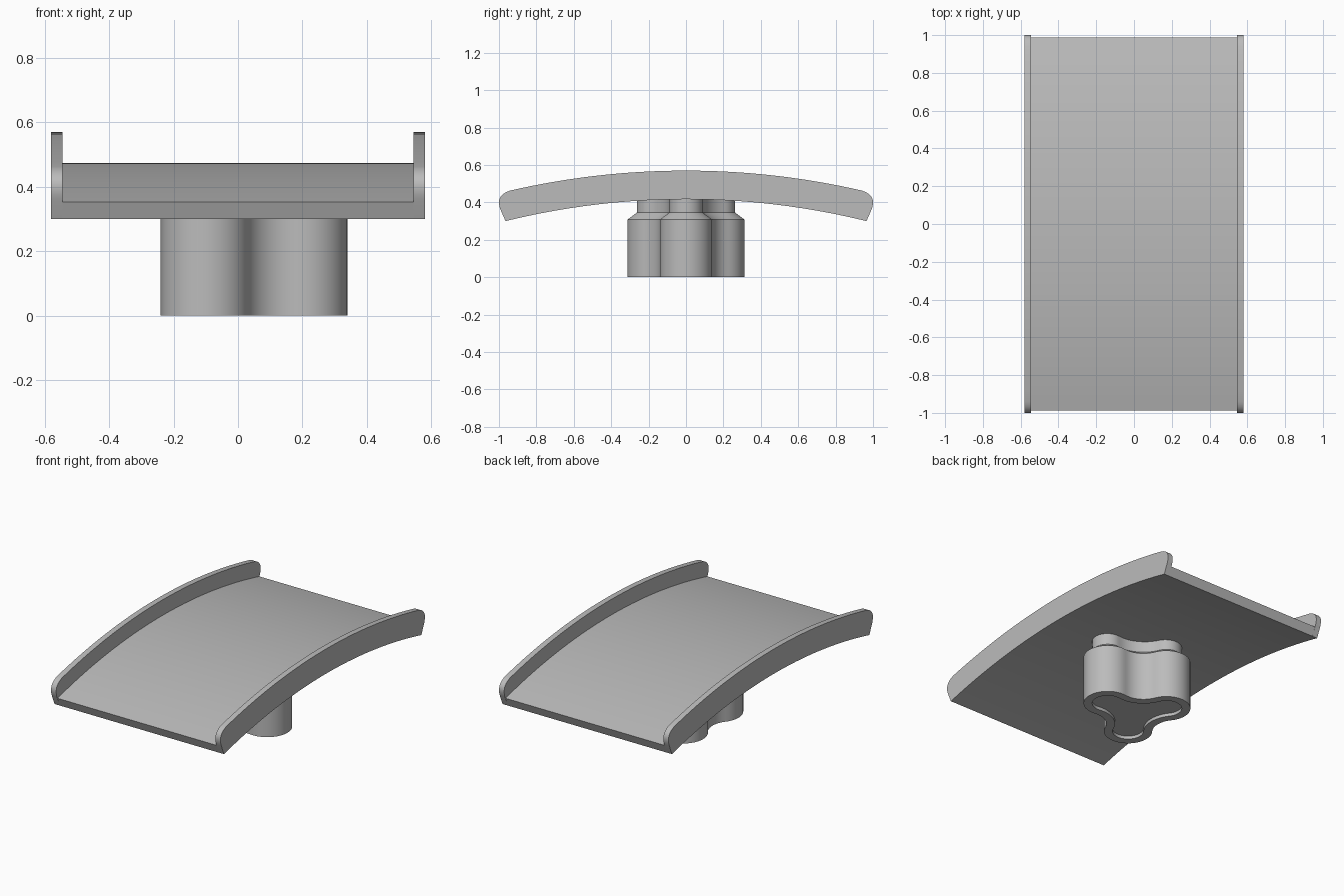
import bpy, bmesh, math

if "Cube" in bpy.data.objects:
    bpy.data.objects.remove(bpy.data.objects["Cube"])

grey = bpy.data.materials.new("plain_grey")
grey.diffuse_color = (0.5, 0.5, 0.5, 1)
grey.use_nodes = True
grey.node_tree.nodes["Principled BSDF"].inputs["Base Color"].default_value = grey.diffuse_color

CZ = -3.62                       # height of the common arc centre
R_UNDER, R_DECK, R_RAIL = 4.037, 4.094, 4.19


def arc(radius, y0, y1, n=32):
    ys = [y0 + (y1 - y0) * i / n for i in range(n + 1)]
    return [(y, CZ + math.sqrt(radius ** 2 - y * y)) for y in ys]


def finish(bm, name):
    bmesh.ops.recalc_face_normals(bm, faces=bm.faces)
    mesh = bpy.data.meshes.new(name)
    bm.to_mesh(mesh)
    bm.free()
    obj = bpy.data.objects.new(name, mesh)
    bpy.context.collection.objects.link(obj)
    mesh.materials.append(grey)
    bpy.ops.object.select_all(action='DESELECT')
    obj.select_set(True)
    bpy.context.view_layer.objects.active = obj
    bpy.ops.object.shade_smooth_by_angle(angle=math.radians(30))
    return obj


def loft(rings, name):
    """Skin a list of equal-length closed rings and cap both ends."""
    bm = bmesh.new()
    loops = [[bm.verts.new(p) for p in ring] for ring in rings]
    n = len(rings[0])
    for a, b in zip(loops, loops[1:]):
        for i in range(n):
            j = (i + 1) % n
            bm.faces.new((a[i], a[j], b[j], b[i]))
    bm.faces.new(loops[0])
    bm.faces.new(loops[-1])
    return finish(bm, name)


def extrude_x(profile, x0, x1, name):
    return loft([[(x, y, z) for y, z in profile] for x in (x0, x1)], name)


# Arched deck
under = arc(R_UNDER, -0.965, 0.965)
extrude_x(under + arc(R_DECK, 0.987, -0.987), -0.545, 0.545, "deck")

# Side rails with rounded upper corners
start, ctrl, end = (0.992, 0.362), (1.022, 0.438), (0.94, 0.4633)
corner = []
for i in range(10):
    t = i / 10
    corner.append(tuple((1 - t) ** 2 * a + 2 * t * (1 - t) * b + t * t * c
                        for a, b, c in zip(start, ctrl, end)))
rail = under + corner + arc(R_RAIL, 0.94, -0.94) + [(-y, z) for y, z in reversed(corner)]
for side, name in ((-1, "left_rail"), (1, "right_rail")):
    extrude_x(rail, side * 0.545, side * 0.58, name)


# Three-lobed plug: convex lobes joined by concave fillets
def trefoil(inset, z, d=0.2, lobe=0.14, fillet=0.14):
    half = d * math.sin(math.pi / 3)
    along = math.sqrt((lobe + fillet) ** 2 - half ** 2)
    spread = math.atan2(half, along)
    far = d / 2 + along
    r, f = lobe - inset, fillet + inset
    reach = math.pi / 3 + spread
    pts = []
    for k in range(3):
        base = k * 2 * math.pi / 3
        for i in range(25):
            a = base - reach + 2 * reach * i / 24
            pts.append((d * math.cos(base) + r * math.cos(a),
                        d * math.sin(base) + r * math.sin(a), z))
        mid = base + math.pi / 3
        for i in range(1, 12):
            a = mid + math.pi + spread - 2 * spread * i / 12
            pts.append((far * math.cos(mid) + f * math.cos(a),
                        far * math.sin(mid) + f * math.sin(a), z))
    return pts


# Shallow underside recess, straight body, chamfered shoulder, neck into deck
loft([trefoil(0.05, 0.02), trefoil(0.05, 0), trefoil(0, 0), trefoil(0, 0.308),
      trefoil(0.05, 0.345), trefoil(0.05, 0.43)], "lobed_plug")
